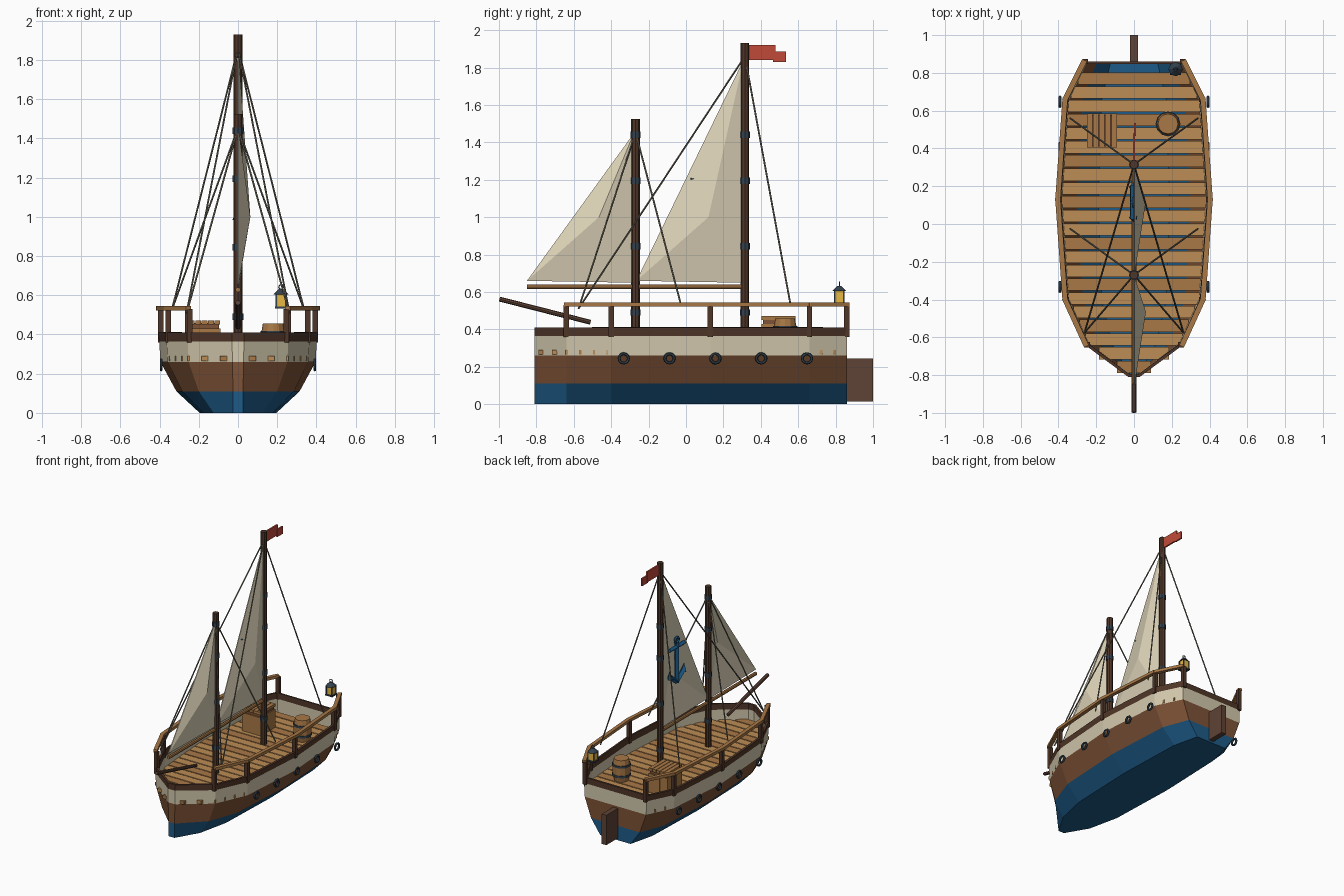
import bpy, bmesh, math
from mathutils import Vector

if "Cube" in bpy.data.objects:
    bpy.data.objects.remove(bpy.data.objects["Cube"])


def mat(name, hexcode):
    m = bpy.data.materials.new(name)
    c = [int(hexcode[i:i + 2], 16) / 255 for i in (0, 2, 4)]
    m.diffuse_color = [((v + 0.055) / 1.055) ** 2.4 for v in c] + [1]
    m.use_nodes = True
    m.node_tree.nodes["Principled BSDF"].inputs["Base Color"].default_value = m.diffuse_color
    return m


BLUE, BROWN = mat("sea_blue", "1D5B88"), mat("hull_brown", "7D5236")
CREAM, DARK = mat("cream", "D2C8AC"), mat("dark_wood", "503628")
PLANK_A, PLANK_B = mat("plank_a", "A87846"), mat("plank_b", "BC8C55")
SAIL, RED = mat("canvas", "DDD3B8"), mat("red", "C04A3A")
IRON, ROPE = mat("iron", "34424E"), mat("rope", "6E695C")
GLOW, RUDDER = mat("lamp", "E8B844"), mat("rudder_wood", "5E4336")


def make(name, bm, *mats):
    me = bpy.data.meshes.new(name)
    bm.to_mesh(me)
    bm.free()
    ob = bpy.data.objects.new(name, me)
    bpy.context.collection.objects.link(ob)
    for m in mats:
        me.materials.append(m)
    return ob


def box(name, lo, hi, m):
    bm = bmesh.new()
    bmesh.ops.create_cube(bm, size=1)
    for v in bm.verts:
        v.co = [(a + b) / 2 + c * (b - a) for a, b, c in zip(lo, hi, v.co)]
    return make(name, bm, m)


def rod(name, a, b, r, m, n=8, r2=None):
    a, b = Vector(a), Vector(b)
    d = b - a
    bm = bmesh.new()
    bmesh.ops.create_cone(bm, cap_ends=True, segments=n, radius1=r,
                          radius2=r if r2 is None else r2, depth=d.length)
    ob = make(name, bm, m)
    ob.rotation_euler = d.to_track_quat('Z', 'Y').to_euler()
    ob.location = (a + b) / 2
    return ob


def beam(name, a, b, w, m):
    return rod(name, a, b, w * 0.7071, m, 4)


def ring(name, loc, rot, R, r, m, n=12):
    bpy.ops.mesh.primitive_torus_add(location=loc, rotation=rot, major_radius=R, minor_radius=r,
                                     major_segments=n, minor_segments=6)
    ob = bpy.context.object
    ob.name = name
    ob.data.materials.append(m)
    return ob


# Hull: plan stations (y, half width) and levels (z, width factor)
STATIONS = [(-0.81, 0.03), (-0.64, 0.26), (-0.40, 0.37), (0.13, 0.408), (0.66, 0.37), (0.86, 0.27)]
LEVELS = [(0, 0.48), (0.11, 0.77), (0.26, 0.97), (0.365, 0.985), (0.41, 1.0)]


def half_width(y):
    for (y0, w0), (y1, w1) in zip(STATIONS, STATIONS[1:]):
        if y <= y1:
            return w0 + (w1 - w0) * (y - y0) / (y1 - y0)
    return STATIONS[-1][1]


bm = bmesh.new()
plan = STATIONS + [(y, -w) for y, w in reversed(STATIONS)]
loops = [[bm.verts.new((math.copysign(max(abs(w) * s, 0.025), w), y, z)) for y, w in plan]
         for z, s in LEVELS]
bm.faces.new(list(reversed(loops[0])))
for k in range(4):
    for i in range(len(plan)):
        j = (i + 1) % len(plan)
        bm.faces.new((loops[k][i], loops[k][j], loops[k + 1][j], loops[k + 1][i])).material_index = k
hull = make("hull", bm, BLUE, BROWN, CREAM, DARK)
sol = hull.modifiers.new("thickness", 'SOLIDIFY')
sol.thickness, sol.offset = 0.016, -1

# Deck planks
N = 22
for i in range(N):
    y = -0.757 + i * 0.0727
    w = half_width(y) * 0.97 - 0.008
    box("deck_plank", (-w, y - 0.032, 0.265), (w, y + 0.032, 0.29), PLANK_B if i % 3 else PLANK_A)

# Railings, posts and portholes on both sides
for s in (-1, 1):
    path = [Vector((s * (w - 0.005), y, 0.533)) for y, w in STATIONS[1:]]
    for a, b in zip(path, path[1:]):
        d = (b - a).normalized() * 0.008
        bm = bmesh.new()
        n = Vector((-d.y, d.x, 0)).normalized() * 0.014
        up = Vector((0, 0, 0.011))
        v = [[bm.verts.new(p + n * i + up * j) for i, j in ((-1, -1), (1, -1), (1, 1), (-1, 1))]
             for p in (a - d, b + d)]
        bm.faces.new(v[0])
        bm.faces.new(v[1][::-1])
        for i in range(4):
            bm.faces.new((v[0][i], v[1][i], v[1][(i + 1) % 4], v[0][(i + 1) % 4]))
        bmesh.ops.recalc_face_normals(bm, faces=bm.faces)
        make("handrail", bm, PLANK_A)
    for p in path:
        x = p.x - s * 0.008
        box("rail_post", (x - 0.014, p.y - 0.014, 0.36), (x + 0.014, p.y + 0.014, 0.53), DARK)
    for i in range(5):
        ring("porthole", (s * 0.392, -0.333 + i * 0.245, 0.245), (0, math.pi / 2, 0), 0.025, 0.008, IRON)

# Rudder and bowsprit
box("rudder", (-0.02, 0.85, 0.015), (0.02, 1.0, 0.245), RUDDER)
rod("bowsprit", (0, -0.997, 0.562), (0, -0.51, 0.438), 0.013, RUDDER)

# Masts with iron bands, booms, billowing sails and shrouds
for tag, y, top, peak in (("main", 0.315, 1.93, 1.84), ("fore", -0.27, 1.525, 1.45)):
    rod(tag + "_mast", (0, y, 0.2), (0, y, top), 0.023, DARK)
    for z in (0.49, 0.845, 1.195, 1.44):
        rod(tag + "_mast_band", (0, y, z - 0.017), (0, y, z + 0.017), 0.027, IRON)
    rod(tag + "_boom", (0, y - 0.58, 0.628), (0, y - 0.012, 0.628), 0.013, PLANK_A)
    bm = bmesh.new()
    head, tack, clew, belly = [bm.verts.new(c) for c in (
        (0, y - 0.008, peak), (0, y - 0.015, 0.65), (0, y - 0.58, 0.66), (0.06, y - 0.195, 1.0))]
    for f in ((head, clew, belly), (clew, tack, belly), (tack, head, belly)):
        bm.faces.new(f)
    sail = make(tag + "_sail", bm, SAIL)
    sol = sail.modifiers.new("thickness", 'SOLIDIFY')
    sol.thickness, sol.offset = 0.006, 0
    for s in (-1, 1):
        z = top - 0.07
        rod(tag + "_forestay", (0, y, z), (s * 0.262, -0.575, 0.51), 0.005, ROPE, 5)
        rod(tag + "_backstay", (0, y, z), (s * 0.338, y + 0.245, 0.525), 0.005, ROPE, 5)

# Anchor emblem on the main sail
AY = 0.115
beam("anchor_shank", (-0.002, AY, 0.93), (-0.002, AY, 1.24), 0.026, BLUE)
beam("anchor_stock", (-0.002, AY - 0.09, 1.205), (-0.002, AY + 0.09, 1.205), 0.024, BLUE)
ring("anchor_ring", (-0.002, AY, 1.255), (0, math.pi / 2, 0), 0.022, 0.009, BLUE)
for s in (-1, 1):
    beam("anchor_arm", (-0.002, AY, 0.935), (-0.002, AY + s * 0.085, 1.0), 0.026, BLUE)
    rod("anchor_fluke", (-0.002, AY + s * 0.08, 0.985), (-0.002, AY + s * 0.09, 1.045), 0.026, BLUE, 4, 0)

# Pennant in two pieces
box("flag_inner", (-0.006, 0.33, 1.84), (0.006, 0.478, 1.92), RED)
box("flag_outer", (-0.001, 0.466, 1.83), (0.011, 0.535, 1.887), RED)

# Crate with slatted lid and sides
x0, x1, y0, y1 = -0.25, -0.09, 0.405, 0.585
box("crate", (x0 + 0.008, y0 + 0.008, 0.29), (x1 - 0.008, y1 - 0.008, 0.458), BROWN)
for i in range(5):
    a = x0 + i * 0.0325
    box("crate_lid_slat", (a, y0, 0.45), (a + 0.029, y1, 0.472), PLANK_A)
    box("crate_end_slat", (a, y0, 0.29), (a + 0.029, y1, 0.43), PLANK_A)
for i in range(5):
    b = y0 + i * 0.0367
    box("crate_side_slat", (x0, b, 0.29), (x1, b + 0.032, 0.43), PLANK_A)

# Barrel from a turned profile, with hoops
BX, BY = 0.18, 0.53
prof = [(0.052, 0.29), (0.063, 0.345), (0.063, 0.4), (0.053, 0.457)]
for (ra, za), (rb, zb) in zip(prof, prof[1:]):
    rod("barrel_body", (BX, BY, za), (BX, BY, zb), ra, PLANK_A, 12, rb)
for z in (0.335, 0.41):
    rod("barrel_hoop", (BX, BY, z - 0.008), (BX, BY, z + 0.008), 0.066, IRON, 12)

# Stern lantern
LX, LY = 0.22, 0.82
box("lantern_base", (LX - 0.03, LY - 0.03, 0.533), (LX + 0.03, LY + 0.03, 0.543), IRON)
box("lantern_glass", (LX - 0.023, LY - 0.023, 0.543), (LX + 0.023, LY + 0.023, 0.605), GLOW)
for sx in (-1, 1):
    for sy in (-1, 1):
        x, y = LX + sx * 0.024, LY + sy * 0.024
        box("lantern_bar", (x - 0.004, y - 0.004, 0.54), (x + 0.004, y + 0.004, 0.607), IRON)
rod("lantern_cap", (LX, LY, 0.605), (LX, LY, 0.633), 0.038, IRON, 8, 0.01)
ring("lantern_handle", (LX, LY, 0.642), (math.pi / 2, 0, 0), 0.012, 0.003, IRON)
